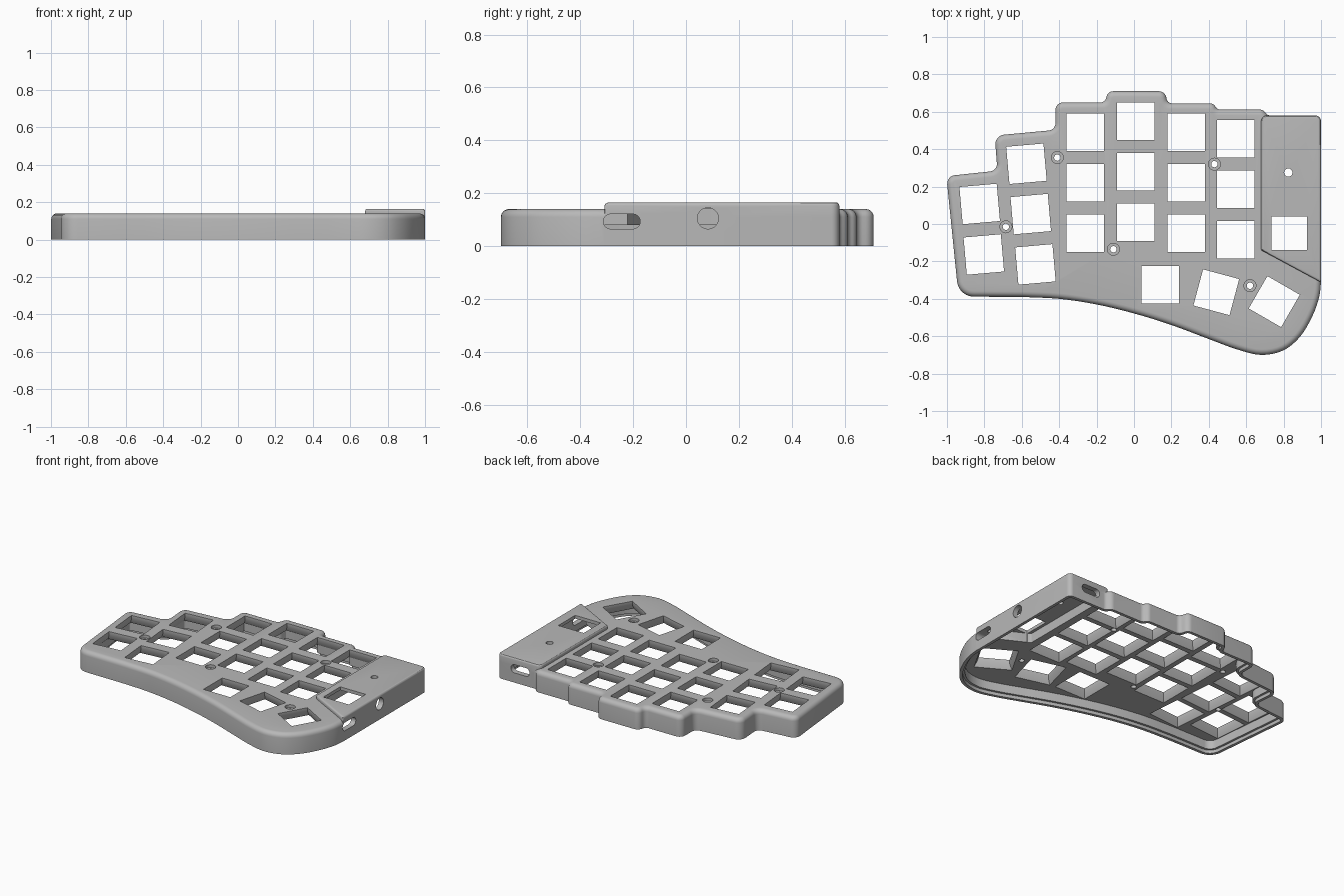
import bpy, bmesh
from math import sin, cos, pi, radians, tan
from mathutils import Vector, Matrix

if "Cube" in bpy.data.objects:
    bpy.data.objects.remove(bpy.data.objects["Cube"])

grey = bpy.data.materials.new("warm_grey_plastic")
grey.use_nodes = True
grey.diffuse_color = (0.48, 0.48, 0.48, 1)
grey.node_tree.nodes["Principled BSDF"].inputs["Base Color"].default_value = (0.48, 0.48, 0.48, 1)


def loft(bm, rings):
    """Skin rings of equal length and cap both ends."""
    rows = [[bm.verts.new(p) for p in ring] for ring in rings]
    n = len(rows[0])
    for a, b in zip(rows, rows[1:]):
        for i in range(n):
            j = (i + 1) % n
            bm.faces.new((a[i], a[j], b[j], b[i]))
    bm.faces.new(rows[0][::-1])
    bm.faces.new(rows[-1])


def make(name, bm):
    bmesh.ops.recalc_face_normals(bm, faces=bm.faces)
    mesh = bpy.data.meshes.new(name)
    bm.to_mesh(mesh)
    bm.free()
    mesh.materials.append(grey)
    ob = bpy.data.objects.new(name, mesh)
    bpy.context.collection.objects.link(ob)
    return ob


def combine(target, tool, operation):
    mod = target.modifiers.new(tool.name, 'BOOLEAN')
    mod.operation, mod.solver, mod.object = operation, 'EXACT', tool
    bpy.context.view_layer.objects.active = target
    bpy.ops.object.modifier_apply(modifier=mod.name)
    bpy.data.objects.remove(tool)


def rounded(corners, inset, z):
    """Counter-clockwise (x, y, radius) corners, inset and filleted, at height z."""
    pts = [Vector(c[:2]) for c in corners]
    n = len(pts)
    moved, turns = [], []
    for i in range(n):
        d1 = (pts[i] - pts[i - 1]).normalized()
        d2 = (pts[(i + 1) % n] - pts[i]).normalized()
        n1, n2 = Vector((-d1.y, d1.x)), Vector((-d2.y, d2.x))
        moved.append(pts[i] + (n1 + n2) * inset / (1 + n1.dot(n2)))
        turns.append(d2.angle_signed(d1))
    out = []
    for i, p in enumerate(moved):
        r, turn = corners[i][2], turns[i]
        if r == 0:
            out.append((p.x, p.y, z))
            continue
        r = max(r - inset if turn > 0 else r + inset, 0.004)
        u, v = moved[i - 1] - p, moved[(i + 1) % n] - p
        d = min(r * tan(abs(turn) / 2), 0.47 * u.length, 0.47 * v.length)
        a, b, w = p + u.normalized() * d, p + v.normalized() * d, cos(turn / 2)
        for k in range(7):
            t = k / 6
            f, g, h = (1 - t) ** 2, 2 * t * (1 - t) * w, t * t
            q = (a * f + p * g + b * h) / (f + g + h)
            out.append((q.x, q.y, z))
    return out


def edge_arc(radius, top, steps=5):
    """Profile of a rounded top edge as (inset, z)."""
    return [(radius * (1 - cos(a)), top - radius * (1 - sin(a)))
            for a in (k * pi / 2 / steps for k in range(steps + 1))]


def smooth_path(points, steps=4):
    ps = [Vector(p) for p in points]
    ps = [2 * ps[0] - ps[1]] + ps + [2 * ps[-1] - ps[-2]]
    out = []
    for a, b, c, d in zip(ps, ps[1:], ps[2:], ps[3:]):
        for k in range(steps):
            t = k / steps
            q = 0.5 * (2 * b + (c - a) * t + (2 * a - 5 * b + 4 * c - d) * t * t
                       + (3 * b - a - 3 * c + d) * t ** 3)
            out.append((q.x, q.y, 0))
    return out + [(ps[-2].x, ps[-2].y, 0)]


# Case outline: palm edge curve, then the stepped rear edge
palm = smooth_path([(-.6, -.39), (-.4, -.4), (-.2, -.43), (0, -.478), (.2, -.54), (.4, -.615),
                    (.55, -.67), (.68, -.7), (.8, -.675), (.89, -.6), (.955, -.49),
                    (.99, -.39), (1, -.31)])
rear = [(1, .58, .03), (.715, .58, .03), (.69, .612, .04), (.445, .612, .03), (.425, .645, .04),
        (.18, .645, .03), (.165, .71, .04), (-.14, .71, .04), (-.155, .65, .03),
        (-.42, .65, .04), (-.42, .503, .04), (-.745, .473, .05), (-.73, .285, .04),
        (-1.003, .256, .045)]
outline = [(-.938, -.388, .09)] + palm + rear

# Hollow case with a stepped lip below and a rounded top edge
profile = [(.035, .08), (.035, .022), (.02, .022), (.02, 0), (0, 0)] + edge_arc(.03, .14)
bm = bmesh.new()
loft(bm, [rounded(outline, i, z) for i, z in profile])
case = make("keyboard_case", bm)

# Raised controller cover
cover = [(.68, -.14, .01), (1, -.312, .006), (1, .58, .03), (.68, .58, .03)]
bm = bmesh.new()
loft(bm, [rounded(cover, i, z) for i, z in [(0, .1)] + edge_arc(.012, .165, 3)])
combine(case, make("controller_cover", bm), 'UNION')

# Controller bay below the cover
bay = [(.715, -.125, .01), (.965, -.255, .01), (.965, .545, .01), (.715, .545, .01)]
bm = bmesh.new()
loft(bm, [rounded(bay, 0, z) for z in (.06, .143)])
combine(case, make("controller_bay", bm), 'DIFFERENCE')


def square(x, y, angle, half, z):
    turn = Matrix.Rotation(radians(angle), 2)
    return [(*(Vector((x, y)) + turn @ Vector((sx * half, sy * half))), z)
            for sx, sy in ((-1, -1), (1, -1), (1, 1), (-1, 1))]


def circle(x, y, r, z):
    return [(x + r * cos(k * pi / 12), y + r * sin(k * pi / 12), z) for k in range(24)]


# Switch holes, flared on the underside
keys = [(x, top - row * .27, 0) for x, top in ((-.26, .49), (.01, .55), (.28, .49), (.545, .455))
        for row in range(3)]
keys += [(-.825, .107, 5), (-.803, -.163, 5), (-.575, .322, 5), (-.552, .053, 5), (-.527, -.216, 5),
         (.14, -.325, 0), (.44, -.365, -15), (.75, -.415, -30)]
bm = bmesh.new()
for x, y, angle in keys:
    loft(bm, [square(x, y, angle, h, z) for h, z in ((.118, .079), (.1, .115), (.1, .2))])

# Countersunk screw holes
for x, y in ((-.41, .355), (.43, .32), (-.685, -.015), (-.11, -.135), (.62, -.33)):
    loft(bm, [circle(x, y, r, z) for r, z in ((.017, .05), (.017, .12), (.032, .12), (.032, .2))])
combine(case, make("switch_and_screw_holes", bm), 'DIFFERENCE')

# Openings of the cover: window, reset hole, side and rear ports
bm = bmesh.new()
loft(bm, [[(.83 + sx * .095, -.05 + sy * .09, z)
           for sx, sy in ((-1, -1), (1, -1), (1, 1), (-1, 1))] for z in (.04, .2)])
loft(bm, [circle(.825, .275, .022, z) for z in (.1, .2)])


def stadium(half, r):
    """Slot section as (along, up) pairs; half = 0 gives a circle."""
    return [(r * cos(a) + (half if cos(a) > 0 else -half), r * sin(a))
            for a in ((k + .5) * pi / 12 for k in range(24))]


loft(bm, [[(x, -.243 + s, .093 + t) for s, t in stadium(.042, .028)] for x in (.9, 1.1)])
loft(bm, [[(x, .083 + s, .105 + t) for s, t in stadium(0, .04)] for x in (.94, 1.1)])
loft(bm, [[(.83 + s, y, .093 + t) for s, t in stadium(.042, .028)] for y in (.5, .7)])
combine(case, make("cover_openings", bm), 'DIFFERENCE')

bpy.ops.object.select_all(action='DESELECT')
case.select_set(True)
bpy.context.view_layer.objects.active = case
bpy.ops.object.shade_smooth_by_angle(angle=radians(30))
